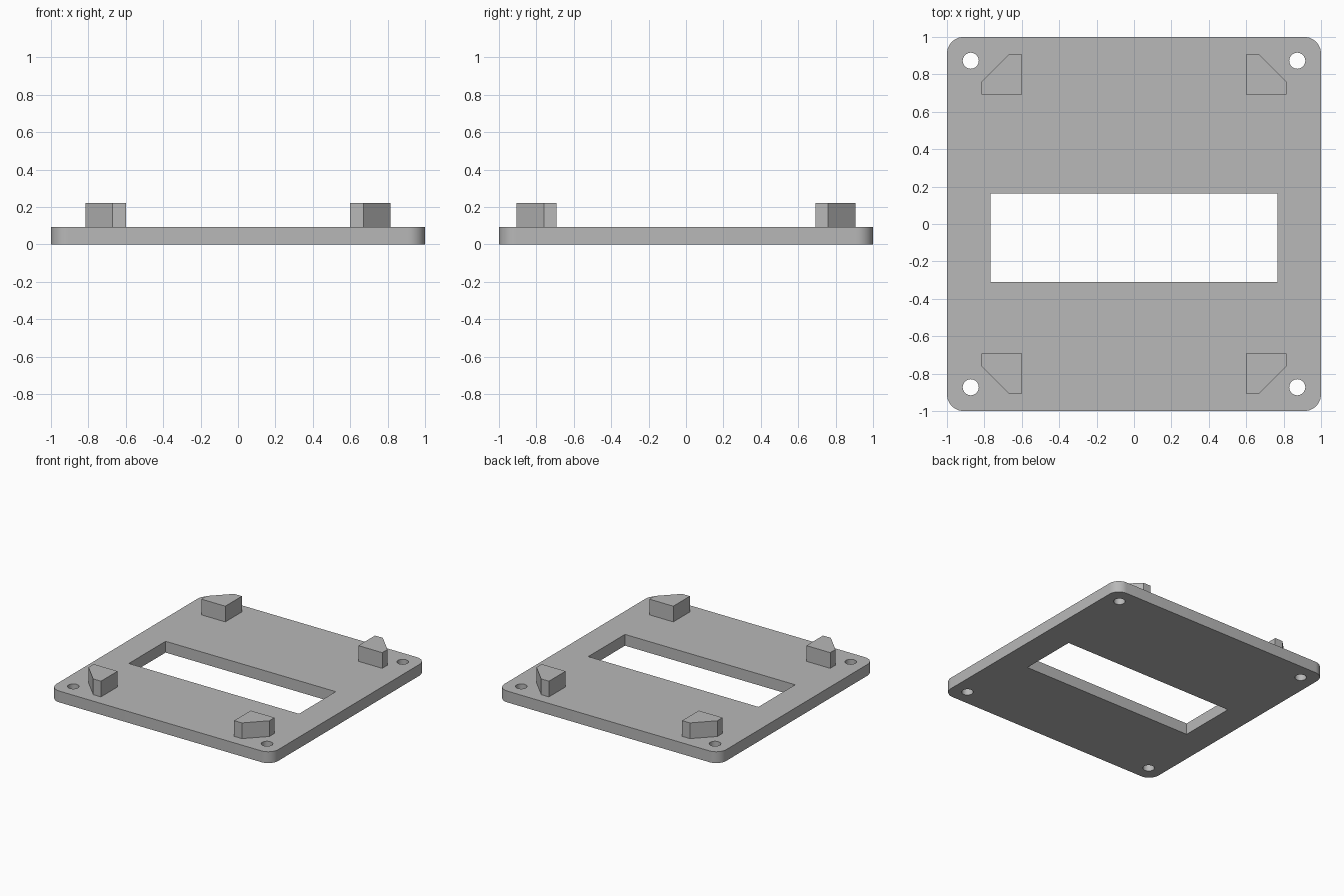
import bpy, bmesh
from math import pi, sin, cos, radians

cube = bpy.data.objects.get("Cube")
if cube:
    bpy.data.objects.remove(cube, do_unlink=True)

PLATE_TOP = 0.092
POST_TOP = 0.22
CORNER_R = 0.09
CORNERS = [(1, 1), (-1, 1), (-1, -1), (1, -1)]

# Single grey material
grey = bpy.data.materials.new("plain grey")
grey.use_nodes = True
colour = (0.48, 0.48, 0.48, 1)
grey.diffuse_color = colour
grey.node_tree.nodes["Principled BSDF"].inputs["Base Color"].default_value = colour


def arc(cx, cy, r, start, sweep, steps):
    """Points along an arc, both ends included."""
    return [(cx + r * cos(start + sweep * i / steps),
             cy + r * sin(start + sweep * i / steps)) for i in range(steps + 1)]


def extrude_profile(name, loops, z0, z1):
    """Solid from an outline and optional hole loops."""
    bm = bmesh.new()
    for loop in loops:
        verts = [bm.verts.new((x, y, z0)) for x, y in loop]
        for i, v in enumerate(verts):
            bm.edges.new((v, verts[i - 1]))
    if len(loops) == 1:
        bm.faces.new(list(bm.verts))
    else:
        bmesh.ops.triangle_fill(bm, edges=bm.edges[:], use_beauty=True,
                                normal=(0, 0, 1))
    grown = bmesh.ops.extrude_face_region(bm, geom=bm.faces[:],
                                          use_keep_orig=True)["geom"]
    top = [g for g in grown if isinstance(g, bmesh.types.BMVert)]
    bmesh.ops.translate(bm, verts=top, vec=(0, 0, z1 - z0))
    bmesh.ops.recalc_face_normals(bm, faces=bm.faces[:])
    mesh = bpy.data.meshes.new(name)
    bm.to_mesh(mesh)
    bm.free()
    mesh.materials.append(grey)
    obj = bpy.data.objects.new(name, mesh)
    bpy.context.collection.objects.link(obj)
    return obj


# Base plate: rounded square with a window and four screw holes
outline = []
for i, (sx, sy) in enumerate(CORNERS):
    c = 1 - CORNER_R
    outline += arc(sx * c, sy * c, CORNER_R, i * pi / 2, pi / 2, 10)
window = [(-0.767, -0.31), (0.767, -0.31), (0.767, 0.163), (-0.767, 0.163)]
holes = [arc(sx * 0.873, sy * 0.873, 0.043, 0, 2 * pi, 32)[:-1]
         for sx, sy in CORNERS]
plate = extrude_profile("base_plate", [outline, window] + holes, 0, PLATE_TOP)

bpy.ops.object.select_all(action='DESELECT')
plate.select_set(True)
bpy.context.view_layer.objects.active = plate
bpy.ops.object.shade_smooth_by_angle(angle=radians(35))

# Corner posts: square blocks with the outer corner cut off
post = [(0.6, 0.693), (0.815, 0.693), (0.815, 0.76), (0.67, 0.907), (0.6, 0.907)]
for sx, sy in CORNERS:
    name = ("back" if sy > 0 else "front") + ("_left" if sx > 0 else "_right") + "_post"
    extrude_profile(name, [[(sx * x, sy * y) for x, y in post]], PLATE_TOP, POST_TOP)
